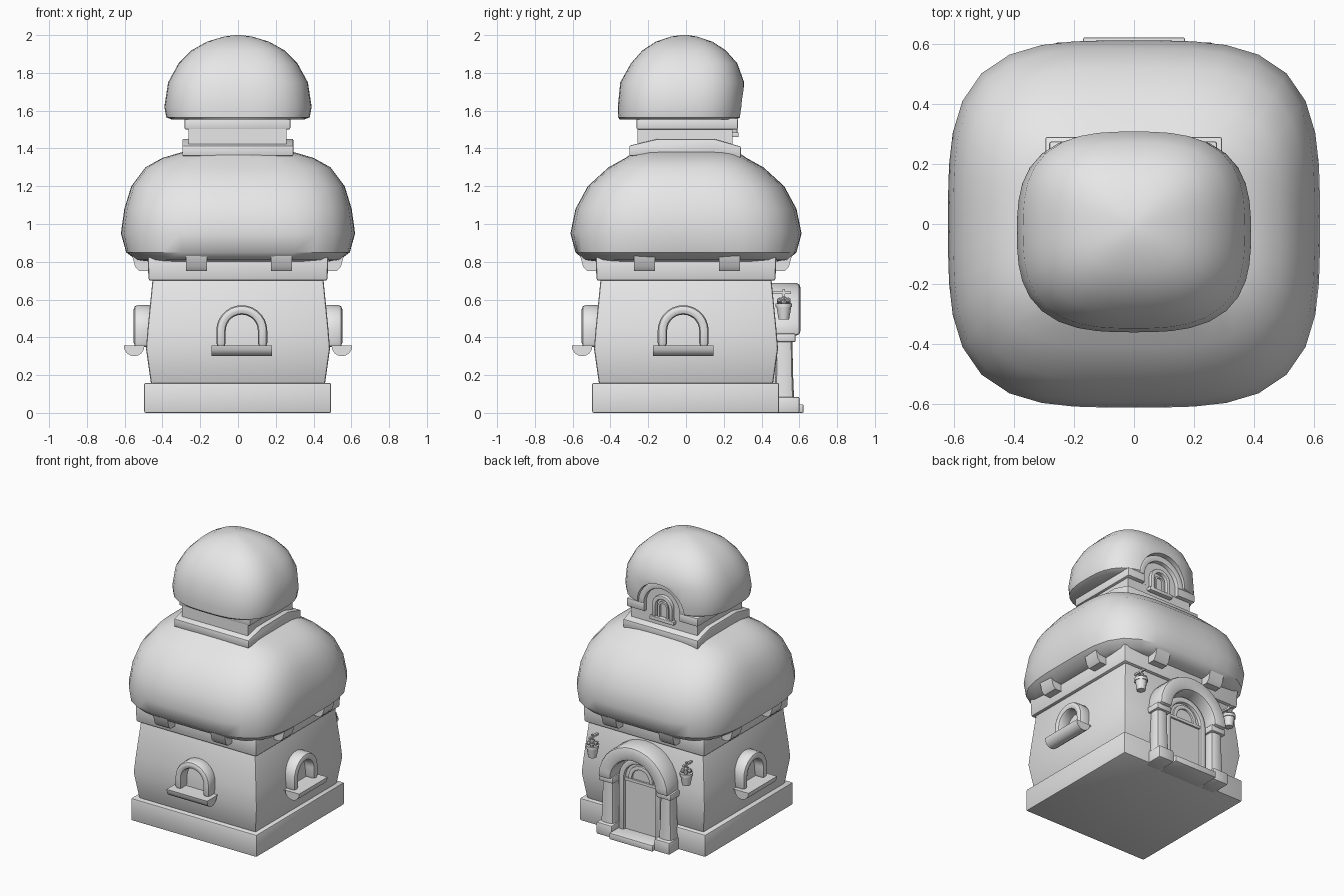
import bpy, bmesh, math
from mathutils import Matrix, Vector

if "Cube" in bpy.data.objects:
    bpy.data.objects.remove(bpy.data.objects["Cube"])

stone = bpy.data.materials.new("grey_stone")
stone.diffuse_color = (0.8, 0.8, 0.8, 1)
stone.use_nodes = True
stone.node_tree.nodes["Principled BSDF"].inputs["Base Color"].default_value = stone.diffuse_color


def finish(name, bm, bevel=0, turn=0):
    bmesh.ops.rotate(bm, verts=bm.verts, cent=(0, 0, 0), matrix=Matrix.Rotation(turn, 3, 'Z'))
    bmesh.ops.recalc_face_normals(bm, faces=bm.faces)
    me = bpy.data.meshes.new(name)
    bm.to_mesh(me)
    bm.free()
    me.materials.append(stone)
    ob = bpy.data.objects.new(name, me)
    bpy.context.collection.objects.link(ob)
    if bevel:
        m = ob.modifiers.new("bevel", 'BEVEL')
        m.width, m.segments, m.limit_method = bevel, 2, 'ANGLE'
    return ob


def loft(name, rings, bevel=0, turn=0):
    """Skin equal-length point rings and cap both ends."""
    bm = bmesh.new()
    rows = [[bm.verts.new(p) for p in r] for r in rings]
    n = len(rows[0])
    for a, b in zip(rows, rows[1:]):
        for i in range(n):
            bm.faces.new((a[i], a[(i + 1) % n], b[(i + 1) % n], b[i]))
    bm.faces.new(rows[0])
    bm.faces.new(rows[-1])
    return finish(name, bm, bevel, turn)


def rounded(z, hx, hy, p, cy=0, n=40):
    """Superellipse ring: a square with soft corners."""
    pts = []
    for i in range(n):
        t = 2 * math.pi * i / n
        c, s = math.cos(t), math.sin(t)
        k = (abs(c) ** p + abs(s) ** p) ** (-1 / p)
        pts.append((hx * c * k, cy + hy * s * k, z))
    return pts


def square(z, h):
    return [(-h, -h, z), (h, -h, z), (h, h, z), (-h, h, z)]


def box(name, x0, x1, y0, y1, z0, z1, bevel=0, turn=0):
    ring = lambda z: [(x0, y0, z), (x1, y0, z), (x1, y1, z), (x0, y1, z)]
    return loft(name, [ring(z0), ring(z1)], bevel, turn)


def arch_line(cx, r, zc, z0, n=14):
    arc = [(cx - r * math.cos(math.pi * i / n), zc + r * math.sin(math.pi * i / n))
           for i in range(n + 1)]
    return [(cx - r, z0)] + arc + [(cx + r, z0)] if z0 < zc else arc


def arch_solid(name, cx, r, zc, z0, y0, y1, bevel=0, turn=0):
    line = arch_line(cx, r, zc, z0)
    return loft(name, [[(x, y, z) for x, z in line] for y in (y0, y1)], bevel, turn)


def arch_band(name, cx, ro, ri, zc, z0, y0, y1, bevel=0, turn=0):
    """Arch-shaped frame: a rectangular section swept along the arch."""
    out, inn = arch_line(cx, ro, zc, z0), arch_line(cx, ri, zc, z0)
    rings = [[(a, y0, b), (a, y1, b), (c, y1, d), (c, y0, d)]
             for (a, b), (c, d) in zip(out, inn)]
    return loft(name, rings, bevel, turn)


def cut(ob, cutter):
    m = ob.modifiers.new("cut", 'BOOLEAN')
    m.operation, m.object, m.solver = 'DIFFERENCE', cutter, 'EXACT'
    cutter.hide_render = True
    cutters.append(cutter)


cutters = []

# Plinth, bulging walls and the band below the roof
box("plinth", -.497, .493, -.497, .493, 0, .158, .008)
loft("walls", [square(z, h) for z, h in
               ((.15, .46), (.34, .487), (.45, .478), (.71, .452))], .012)
loft("eaves_band", [square(.70, .474), square(.83, .478)], .012)

# Beam ends on all four sides
for side in range(4):
    for x in (-.22, .23):
        ring = lambda z, y: [(x - .056, y, z), (x + .056, y, z), (x + .056, -.40, z), (x - .056, -.40, z)]
        loft("beam_end", [ring(.752, -.525), ring(.775, -.545), ring(.83, -.56)],
             0, side * math.pi / 2)

# Swollen main roof
loft("main_roof", [rounded(*r) for r in (
    (.80, .47, .47, 8), (.81, .54, .54, 4.5), (.85, .592, .585, 4), (.95, .62, .612, 3.5),
    (1.08, .602, .585, 3.5), (1.2, .565, .52, 3.5), (1.3, .49, .41, 3.5),
    (1.35, .40, .32, 4), (1.385, .28, .27, 5))])

# Saddle collar with raised middle, under the tower
saddle = [(-.30, 1.36), (-.30, 1.415), (-.15, 1.45), (.15, 1.45), (.29, 1.41),
          (.29, 1.35), (.15, 1.37), (-.15, 1.37)]
loft("saddle_collar", [[(x, y, z) for y, z in saddle] for x in (-.295, .293)], .006)

# Tower neck, cornice with a gap at the back, and dome with an arched recess
box("tower_neck", -.262, .258, -.258, .246, 1.36, 1.56)
cornice = box("tower_cornice", -.283, .277, -.262, .275, 1.50, 1.56, .008)
cut(cornice, box("cornice_cutter", -.14, .14, .246, .4, 1.4, 1.6))
dome = loft("dome_roof", [rounded(z, hx, hy, 2.9, cy) for z, hx, hy, cy in (
    (1.553, .35, .32, -.03), (1.565, .38, .33, -.03), (1.62, .39, .333, -.028),
    (1.75, .37, .328, -.02), (1.85, .315, .282, -.01), (1.92, .245, .22, -.01),
    (1.965, .165, .15, -.01), (1.992, .075, .07, -.01), (2.0, .02, .02, -.01))])
cut(dome, arch_solid("dome_cutter", 0, .186, 1.555, 1.50, .24, .45))
arch_band("dormer_arch", 0, .184, .14, 1.555, 1.555, .2, .277, .006)
arch_solid("dormer_wall", 0, .142, 1.555, 1.50, .2, .247)
arch_band("dormer_window_frame", 0, .08, .052, 1.565, 1.48, .235, .272, .006)
arch_band("dormer_window_inner", 0, .04, .026, 1.56, 1.485, .235, .262)
box("dormer_sill", -.095, .095, .235, .278, 1.46, 1.485, .004)

# Arched windows with half-round sills on the front, right and left
for side, c in ((0, .02), (1, -.015), (-1, 0)):
    a = side * math.pi / 2
    arch_band("window_frame", c, .135, .085, .435, .35, -.552, -.45, .02, a)
    sill = [(-.605, .358), (-.46, .358), (-.46, .33)]
    sill += [(-.55 - .055 * math.sin(t), .355 - .055 * math.cos(t))
             for t in [math.pi / 2 * (i / 4 - 1) for i in range(9)]][:-1]
    loft("window_sill", [[(x, y, z) for y, z in sill] for x in (c - .16, c + .16)], 0, a)

# Entrance porch at the back
box("door_step", -.17, .17, .45, .622, 0, .045, .006)
arch_band("porch_hood", 0, .277, .178, .41, .41, .44, .605, .02)
for s in (-1, 1):
    cx = s * .228
    box("column_base", cx - .06, cx + .06, .45, .60, 0, .085, .008)
    loft("column", [rounded(z, h, h, 4, .52, 16) for z, h in
                    ((.08, .052), (.2, .047), (.39, .043))])
    for p in bpy.context.collection.objects[-1].data.vertices:
        p.co.x += cx
    box("column_capital", cx - .057, cx + .057, .45, .58, .375, .42, .008)

arch_band("door_frame", 0, .165, .125, .41, .04, .44, .525, .008)
arch_solid("door_panel", 0, .13, .41, .04, .44, .502)
box("door_lintel", -.125, .125, .45, .515, .395, .415)
arch_band("door_light_frame", 0, .095, .068, .425, .415, .45, .515, .004)


def blob(name, x, y, z, r):
    bm = bmesh.new()
    bmesh.ops.create_icosphere(bm, subdivisions=1, radius=r,
                               matrix=Matrix.Translation((x, y, z)))
    finish(name, bm)


# Hanging flower pots beside the porch
for x in (-.365, .375):
    y = .518
    ring = lambda z, r: [(x + p[0], y + p[1], z) for p in rounded(0, r, r, 2, 0, 12)]
    loft("pot", [ring(.495, .028), ring(.56, .039), ring(.56, .044), ring(.58, .044)])
    for i in range(6):
        t = i * math.pi / 3
        blob("flower", x + .026 * math.cos(t), y + .026 * math.sin(t), .588 + .008 * (i % 2), .016)
    blob("flower", x, y, .603, .018)
    box("pot_bracket", x - .007, x + .007, .44, .555, .63, .642)
    box("pot_hanger", x - .006, x + .006, y - .006, y + .006, .59, .655)

# Apply modifiers, drop helpers, smooth the soft surfaces
bpy.ops.object.select_all(action='DESELECT')
solids = [o for o in bpy.context.scene.objects if o not in cutters]
for o in solids:
    o.select_set(True)
bpy.context.view_layer.objects.active = solids[0]
bpy.ops.object.convert(target='MESH')
for c in cutters:
    bpy.data.objects.remove(c)
bpy.ops.object.shade_smooth_by_angle(angle=math.radians(35))
